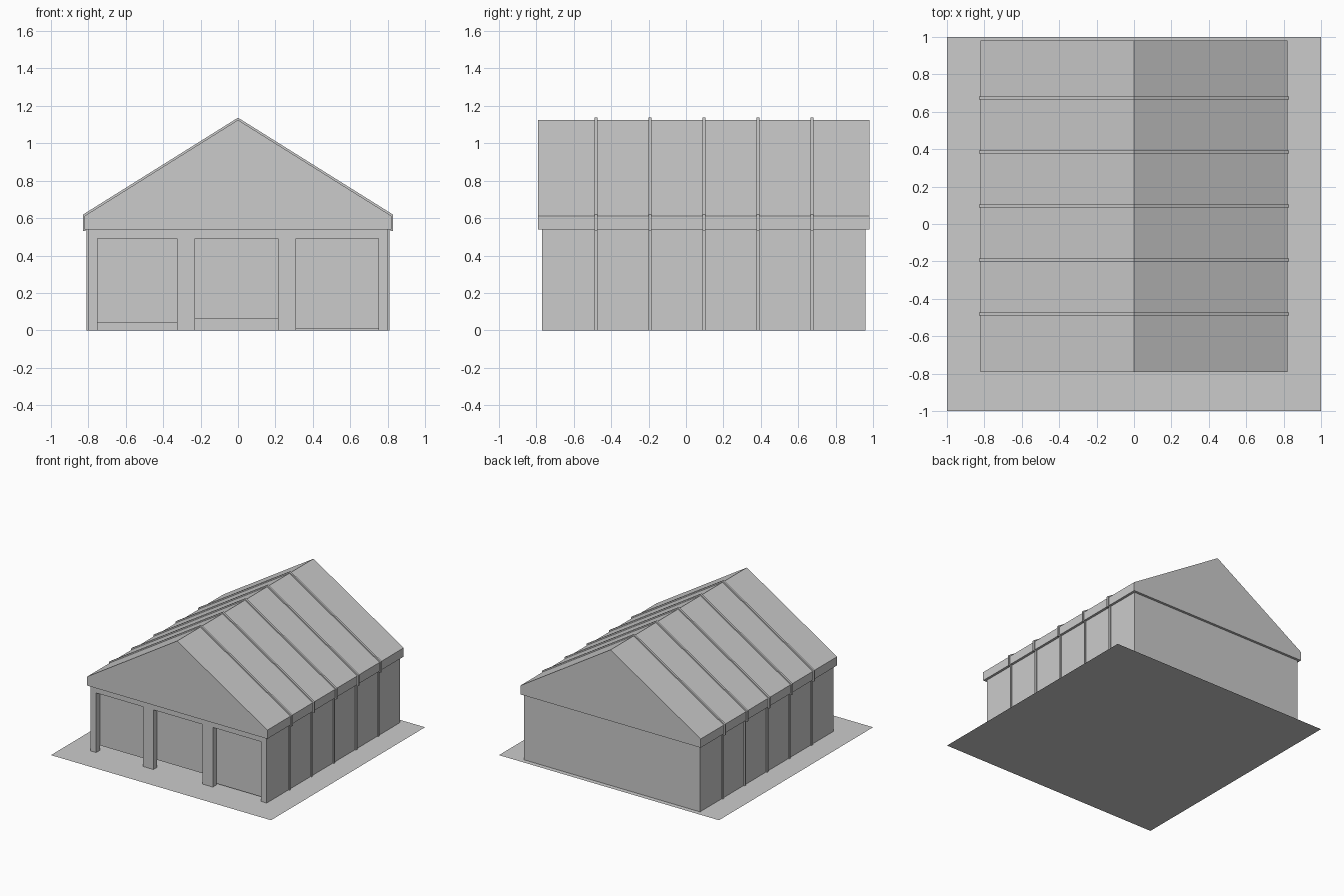
import bpy, bmesh

if "Cube" in bpy.data.objects:
    bpy.data.objects.remove(bpy.data.objects["Cube"])

FRONT, BACK, RECESS = -0.77, 0.96, -0.72
HALF, WALL_TOP, DOOR_TOP = 0.80, 0.54, 0.49
# door openings: left, right, height of the door's lower edge
DOORS = [(-0.75, -0.325, 0.04), (-0.23, 0.215, 0.06), (0.31, 0.75, 0.01)]


def make(name, polys, fix=True):
    """Object from a list of polygons given as point lists."""
    bm = bmesh.new()
    for poly in polys:
        bm.faces.new([bm.verts.new(p) for p in poly])
    bmesh.ops.remove_doubles(bm, verts=bm.verts, dist=0.0001)
    if fix:
        bmesh.ops.recalc_face_normals(bm, faces=bm.faces)
    mesh = bpy.data.meshes.new(name)
    bm.to_mesh(mesh)
    bm.free()
    obj = bpy.data.objects.new(name, mesh)
    bpy.context.collection.objects.link(obj)
    return obj


def prism(name, profile, y0, y1):
    """Closed solid: an xz profile carried from y0 to y1."""
    n = len(profile)
    a = [(x, y0, z) for x, z in profile]
    b = [(x, y1, z) for x, z in profile]
    sides = [[a[i], a[(i + 1) % n], b[(i + 1) % n], b[i]] for i in range(n)]
    return make(name, [a, b[::-1]] + sides)


# Ground slab
make("ground_plate", [[(-1, -1, 0), (1, -1, 0), (1, 1, 0), (-1, 1, 0)]], fix=False)

# Wall shell: comb-shaped front, open at the bottom, with door reveals
front = [(-HALF, WALL_TOP), (-HALF, 0)]
for l, r, _ in DOORS:
    front += [(l, 0), (l, DOOR_TOP), (r, DOOR_TOP), (r, 0)]
front += [(HALF, 0), (HALF, WALL_TOP)]
walls = [[(x, FRONT, z) for x, z in front]]
for l, r, _ in DOORS:
    path = [(l, 0), (l, DOOR_TOP), (r, DOOR_TOP), (r, 0)]
    for (x0, z0), (x1, z1) in zip(path, path[1:]):
        walls.append([(x0, FRONT, z0), (x1, FRONT, z1),
                      (x1, RECESS, z1), (x0, RECESS, z0)])
plan = [(HALF, FRONT), (HALF, BACK), (-HALF, BACK), (-HALF, FRONT)]
for (x0, y0), (x1, y1) in zip(plan, plan[1:]):
    walls.append([(x0, y0, 0), (x1, y1, 0), (x1, y1, WALL_TOP), (x0, y0, WALL_TOP)])
make("walls", walls)

# Door panels, each raised by a different amount
for i, (l, r, z) in enumerate(DOORS):
    make(f"door_{i + 1}", [[(l, RECESS, z), (r, RECESS, z),
                            (r, RECESS, DOOR_TOP), (l, RECESS, DOOR_TOP)]], fix=False)

# Gabled roof block
roof = [(-0.82, 0.54), (0.82, 0.54), (0.82, 0.612), (0, 1.125), (-0.82, 0.612)]
prism("roof", roof, -0.79, 0.98)

# Roof ribs and the wall battens below them
outer = [(-0.83, 0.53), (-0.83, 0.618), (0, 1.137), (0.83, 0.618), (0.83, 0.53)]
inner = [(0.815, 0.53), (0.815, 0.61), (0, 1.12), (-0.815, 0.61), (-0.815, 0.53)]
for i in range(5):
    y = -0.482 + i * 0.289
    prism(f"roof_rib_{i + 1}", outer + inner, y - 0.008, y + 0.008)
    for side, s in (("left", -1), ("right", 1)):
        batten = [(s * 0.795, 0), (s * 0.81, 0), (s * 0.81, 0.54), (s * 0.795, 0.54)]
        prism(f"wall_batten_{side}_{i + 1}", batten, y - 0.008, y + 0.008)
